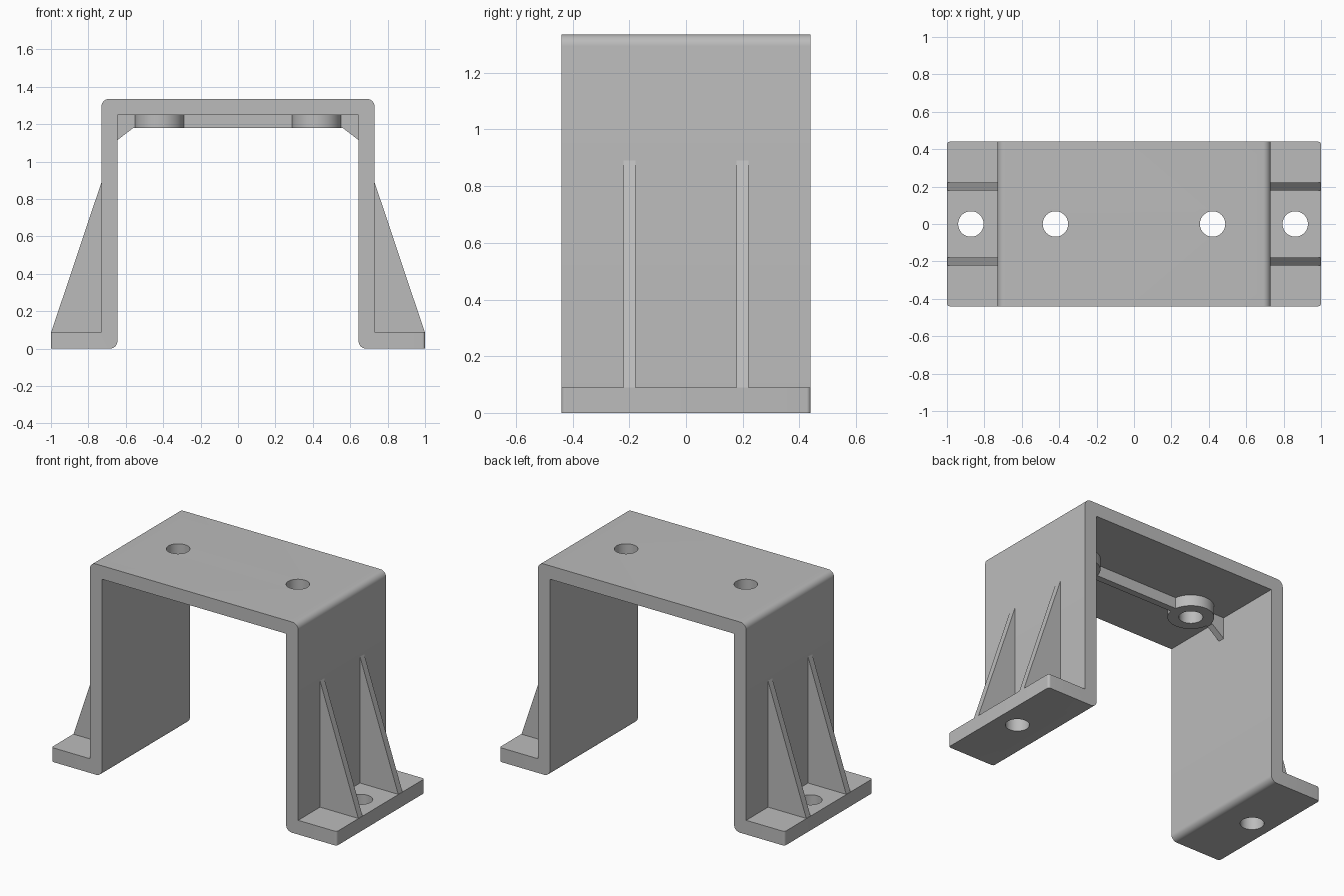
import bpy, bmesh
from mathutils import Vector

if "Cube" in bpy.data.objects:
    bpy.data.objects.remove(bpy.data.objects["Cube"], do_unlink=True)

grey = bpy.data.materials.new("plain grey")
grey.use_nodes = True
colour = (0.5, 0.5, 0.5, 1)
grey.diffuse_color = colour
grey.node_tree.nodes["Principled BSDF"].inputs["Base Color"].default_value = colour

# Main dimensions
HALF_DEPTH, HEIGHT, FOOT_TOP = 0.44, 1.335, 0.09
OUTER, INNER, CEILING = 0.73, 0.645, 1.25
RIB_HALF, RIB_BOTTOM = 0.021, 1.18
BOSS_X, HOLE_R = 0.42, 0.068


def finish(bm, name):
    bmesh.ops.recalc_face_normals(bm, faces=bm.faces)
    mesh = bpy.data.meshes.new(name)
    bm.to_mesh(mesh)
    bm.free()
    mesh.materials.append(grey)
    obj = bpy.data.objects.new(name, mesh)
    bpy.context.collection.objects.link(obj)
    return obj


def prism(profile, y0, y1):
    """Extrude an x-z outline along y."""
    bm = bmesh.new()
    face = bm.faces.new([bm.verts.new((x, y0, z)) for x, z in profile])
    moved = bmesh.ops.extrude_face_region(bm, geom=[face])["geom"]
    verts = [v for v in moved if isinstance(v, bmesh.types.BMVert)]
    bmesh.ops.translate(bm, verts=verts, vec=(0, y1 - y0, 0))
    return bm


def round_edges(bm, rule, radius):
    edges = [e for e in bm.edges if rule((e.verts[0].co + e.verts[1].co) / 2,
                                         e.verts[1].co - e.verts[0].co)]
    bmesh.ops.bevel(bm, geom=edges, offset=radius, segments=8, profile=0.5,
                    affect='EDGES')


def cylinder(name, x, z0, z1, radius):
    bm = bmesh.new()
    bmesh.ops.create_cone(bm, cap_ends=True, segments=64, radius1=radius,
                          radius2=radius, depth=z1 - z0)
    bmesh.ops.translate(bm, verts=bm.verts, vec=(x, 0, (z0 + z1) / 2))
    return finish(bm, name)


def activate(obj):
    bpy.ops.object.select_all(action='DESELECT')
    obj.select_set(True)
    bpy.context.view_layer.objects.active = obj


def drill(obj, x, z0, z1):
    cutter = cylinder("hole_cutter", x, z0, z1, HOLE_R)
    cutter.hide_render = True
    mod = obj.modifiers.new("hole", 'BOOLEAN')
    mod.operation, mod.solver, mod.object = 'DIFFERENCE', 'EXACT', cutter
    activate(obj)
    bpy.ops.object.modifier_apply(modifier=mod.name)
    bpy.data.objects.remove(cutter, do_unlink=True)


def smooth(obj):
    activate(obj)
    bpy.ops.object.shade_smooth_by_angle(angle=0.52)


# Bent plate: two feet, two legs and the top
half = [(INNER, CEILING), (INNER, 0), (1, 0), (1, FOOT_TOP),
        (OUTER, FOOT_TOP), (OUTER, HEIGHT)]
outline = half + [(-x, z) for x, z in reversed(half)]
bm = prism(outline, -HALF_DEPTH, HALF_DEPTH)


def is_bend(mid, along):
    top = abs(abs(mid.x) - OUTER) < 0.001 and mid.z > HEIGHT - 0.001
    bottom = abs(abs(mid.x) - INNER) < 0.001 and mid.z < 0.001
    return abs(along.y) > 0.5 and (top or bottom)


def is_foot_corner(mid, along):
    return abs(mid.x) > 0.999 and abs(along.z) > 0.05


round_edges(bm, is_bend, 0.04)
round_edges(bm, is_foot_corner, 0.015)
body = finish(bm, "bracket_body")
for x in (-0.872, 0.862):
    drill(body, x, -0.1, 0.3)
for x in (-BOSS_X, BOSS_X):
    drill(body, x, 1.0, 1.5)
smooth(body)

# Round bosses under the top holes
for side, x in (("right", -BOSS_X), ("left", BOSS_X)):
    boss = cylinder(side + "_boss", x, RIB_BOTTOM, CEILING + 0.01, 0.132)
    drill(boss, x, 1.0, 1.5)
    smooth(boss)

# Rib joining the bosses
span = BOSS_X - 0.125
finish(prism([(-span, RIB_BOTTOM), (span, RIB_BOTTOM),
              (span, CEILING + 0.01), (-span, CEILING + 0.01)],
             -RIB_HALF, RIB_HALF), "centre_rib")

for side, s in (("right", -1), ("left", 1)):
    # Short gusset from boss to leg
    gusset = [(0.545, CEILING + 0.01), (0.545, RIB_BOTTOM), (0.56, RIB_BOTTOM),
              (INNER, 1.115), (INNER + 0.01, 1.115), (INNER + 0.01, CEILING + 0.01)]
    finish(prism([(s * x, z) for x, z in gusset], -RIB_HALF, RIB_HALF),
           side + "_top_gusset")
    # Tall triangular gussets on the outside of each leg
    brace = [(OUTER - 0.01, FOOT_TOP - 0.01), (0.998, FOOT_TOP - 0.01),
             (0.998, FOOT_TOP), (OUTER, 0.89), (OUTER - 0.01, 0.89)]
    for place, y in (("front", -0.2), ("back", 0.2)):
        finish(prism([(s * x, z) for x, z in brace], y - RIB_HALF, y + RIB_HALF),
               side + "_" + place + "_leg_gusset")
